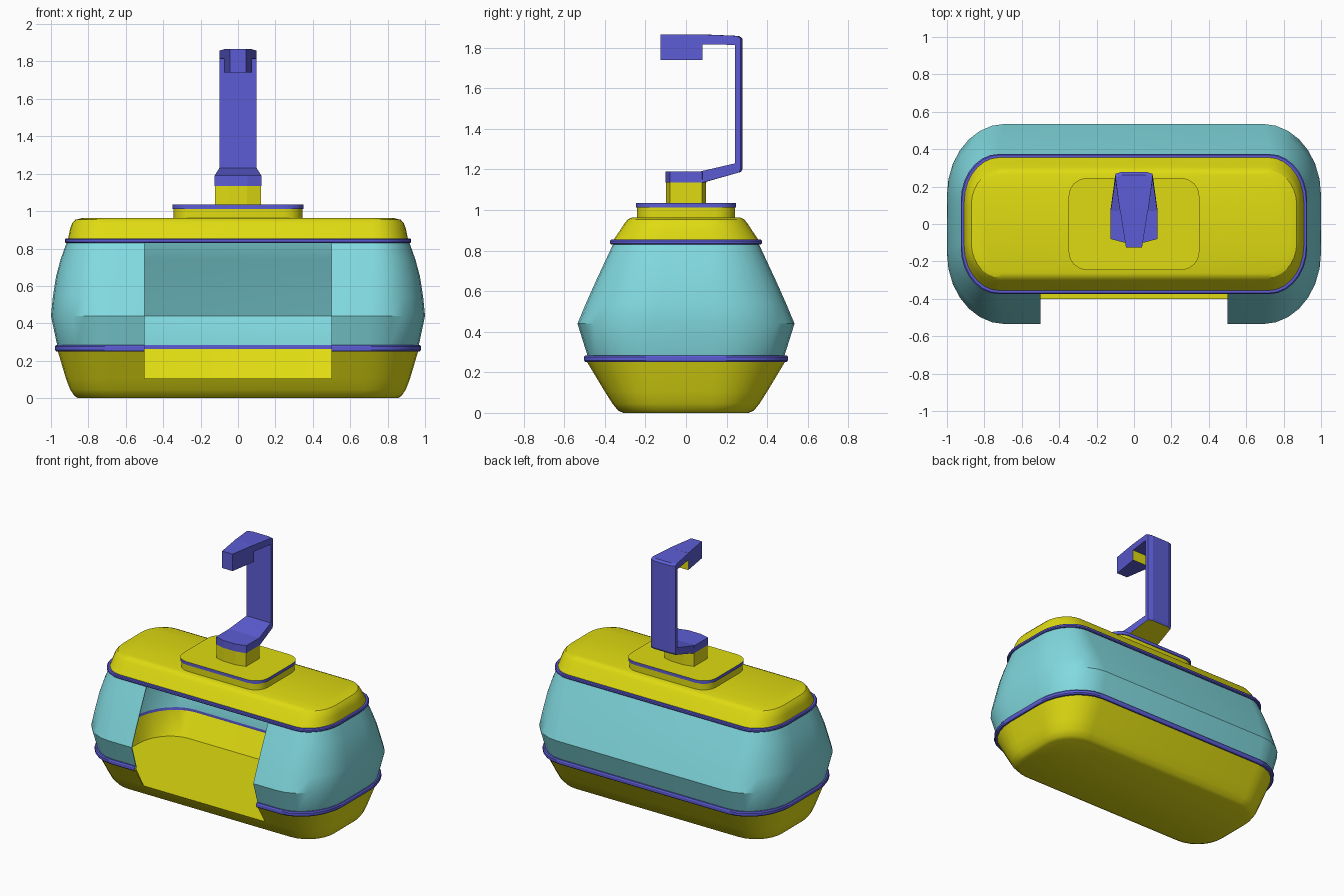
import bpy, bmesh, math

if "Cube" in bpy.data.objects:
    bpy.data.objects.remove(bpy.data.objects["Cube"])


def material(name, rgb):
    m = bpy.data.materials.new(name)
    m.diffuse_color = (*rgb, 1)
    m.use_nodes = True
    m.node_tree.nodes["Principled BSDF"].inputs["Base Color"].default_value = m.diffuse_color
    return m


YELLOW, TEAL, BLUE = 0, 1, 2
MATS = [material("yellow", (0.74, 0.71, 0.006)),
        material("pale_teal", (0.22, 0.70, 0.745)),
        material("violet_blue", (0.107, 0.107, 0.66))]


def loft(name, rings, colours, smooth=30):
    """Skin a list of equal-length rings; colours = one index per strip + bottom and top caps."""
    bm = bmesh.new()
    vs = [[bm.verts.new(p) for p in r] for r in rings]
    n = len(vs[0])
    for a, b, c in zip(vs, vs[1:], colours[1:-1]):
        for i in range(n):
            j = (i + 1) % n
            bm.faces.new((a[i], a[j], b[j], b[i])).material_index = c
    bm.faces.new(vs[0][::-1]).material_index = colours[0]
    bm.faces.new(vs[-1]).material_index = colours[-1]
    bmesh.ops.recalc_face_normals(bm, faces=bm.faces)
    me = bpy.data.meshes.new(name)
    bm.to_mesh(me)
    bm.free()
    for m in MATS:
        me.materials.append(m)
    ob = bpy.data.objects.new(name, me)
    bpy.context.collection.objects.link(ob)
    if smooth:
        smooth_object(ob, smooth)
    return ob


def smooth_object(ob, angle):
    bpy.ops.object.select_all(action='DESELECT')
    bpy.context.view_layer.objects.active = ob
    ob.select_set(True)
    bpy.ops.object.shade_smooth_by_angle(angle=math.radians(angle))


def oval(z, hx, hy, rx, ry, inset=0.0, seg=7):
    """Rectangle with elliptical corners at height z."""
    pts = []
    for q, (sx, sy) in enumerate([(1, 1), (-1, 1), (-1, -1), (1, -1)]):
        for k in range(seg + 1):
            a = math.pi / 2 * (q + k / seg)
            pts.append((sx * (hx - rx) + (rx - inset) * math.cos(a),
                        sy * (hy - ry) + (ry - inset) * math.sin(a), z))
    return pts


def polygon(z, xy):
    return [(x, y, z) for x, y in xy]


# Cabin shell: height, half width, half depth, corner radii
lower = [(0.0, 0.855, 0.31, 0.20, 0.20), (0.012, 0.875, 0.335, 0.21, 0.21),
         (0.045, 0.897, 0.362, 0.22, 0.23), (0.105, 0.92, 0.40, 0.24, 0.27),
         (0.25, 0.963, 0.487, 0.28, 0.34)]
low_band = [(0.25, 0.973, 0.497, 0.28, 0.34), (0.258, 0.978, 0.502, 0.28, 0.34),
            (0.276, 0.978, 0.502, 0.28, 0.34), (0.284, 0.973, 0.497, 0.28, 0.34)]
wall = [(0.284, 0.967, 0.486, 0.28, 0.34), (0.44, 1.0, 0.535, 0.31, 0.38),
        (0.54, 0.99, 0.493, 0.29, 0.36), (0.65, 0.973, 0.444, 0.26, 0.32),
        (0.74, 0.949, 0.402, 0.23, 0.29), (0.83, 0.917, 0.36, 0.20, 0.25)]
top_band = [(0.83, 0.921, 0.369, 0.20, 0.25), (0.836, 0.926, 0.374, 0.20, 0.25),
            (0.848, 0.926, 0.374, 0.20, 0.25), (0.854, 0.921, 0.369, 0.20, 0.25)]
roof = [(0.854, 0.908, 0.356, 0.19, 0.24), (0.90, 0.899, 0.325, 0.18, 0.22),
        (0.935, 0.887, 0.302, 0.17, 0.20), (0.954, 0.87, 0.287, 0.155, 0.185),
        (0.963, 0.83, 0.265, 0.13, 0.16)]
profile = lower + low_band + wall + top_band + roof
colours = ([YELLOW] * 5 + [BLUE] * 5 + [TEAL] * 5 + [BLUE] * 5 + [YELLOW] * 5)
cabin = loft("cabin_shell", [oval(*p) for p in profile], colours, 0)

# Hollow interior with a flat floor, and the front doorway
T = 0.007
inner = [lower[3], (0.264, 0.965, 0.488, 0.28, 0.34)] + wall + [roof[0], roof[2], (0.95, 0.86, 0.28, 0.15, 0.18)]
cavity = loft("cavity_cutter", [oval(*p, inset=T) for p in inner],
              [YELLOW, YELLOW, BLUE] + [TEAL] * 5 + [BLUE] + [YELLOW] * 3, 0)
door_xy = [(-0.5, -0.8), (0.5, -0.8), (0.5, 0.0), (-0.5, 0.0)]
door = loft("door_cutter", [polygon(z, door_xy) for z in (0.106, 0.265, 0.829)],
            [YELLOW, YELLOW, TEAL, BLUE], 0)

bpy.context.view_layer.objects.active = cabin
for cutter in (cavity, door):
    cutter.hide_render = True
    mod = cabin.modifiers.new("cut", 'BOOLEAN')
    mod.operation, mod.solver, mod.object = 'DIFFERENCE', 'EXACT', cutter
    bpy.ops.object.modifier_apply(modifier=mod.name)
    bpy.data.objects.remove(cutter)
smooth_object(cabin, 30)

# Roof plate with a coloured rim
plate = [(0.955, 0.344, 0.242), (1.012, 0.344, 0.242), (1.012, 0.35, 0.247), (1.035, 0.35, 0.247)]
loft("roof_plate", [oval(z, x, y, 0.1, 0.1, seg=4) for z, x, y in plate],
     [YELLOW, YELLOW, BLUE, BLUE, YELLOW])

# Neck block and the cap that carries the arm
neck_xy = [(-0.125, -0.08), (-0.05, -0.1), (0.05, -0.1), (0.125, -0.08),
           (0.125, 0.08), (0.05, 0.1), (-0.05, 0.1), (-0.125, 0.08)]
loft("neck", [polygon(z, [(x * 0.98, y * 0.98) for x, y in neck_xy]) for z in (1.03, 1.135)],
     [YELLOW] * 3, 0)
loft("neck_cap", [polygon(z, neck_xy) for z in (1.135, 1.19)], [YELLOW, BLUE, BLUE], 0)


# Hanger arm: inner point, outer point, crown point (y, z), half width
def arm_section(inner, outer, crown, w):
    return [(-w, *inner), (w, *inner), (w, *outer), (0.65 * w, *crown), (-0.65 * w, *crown), (-w, *outer)]


arm = loft("hanger_arm", [
    arm_section((0.07, 1.19), (0.08, 1.135), (0.085, 1.135), 0.125),
    arm_section((0.242, 1.23), (0.262, 1.185), (0.272, 1.188), 0.1),
    arm_section((0.242, 1.235), (0.268, 1.2), (0.279, 1.203), 0.1),
    arm_section((0.242, 1.812), (0.268, 1.848), (0.279, 1.845), 0.1),
    arm_section((0.24, 1.814), (0.25, 1.858), (0.262, 1.858), 0.1),
    arm_section((0.075, 1.816), (0.075, 1.865), (0.075, 1.866), 0.076)],
    [BLUE] * 7, 0)
# Underside of the sloped foot is yellow
for f in arm.data.polygons:
    if f.normal.z < -0.5 and f.center.z < 1.19:
        f.material_index = YELLOW

# Cable grip block, tapered towards the front with a yellow back
grip = loft("cable_grip", [
    [(s * w, y, z) for s, z in ((-1, 1.74), (1, 1.74), (1, 1.866), (-1, 1.866))]
    for y, w in ((-0.125, 0.043), (0.082, 0.076))],
    [BLUE, BLUE, YELLOW], 0)
